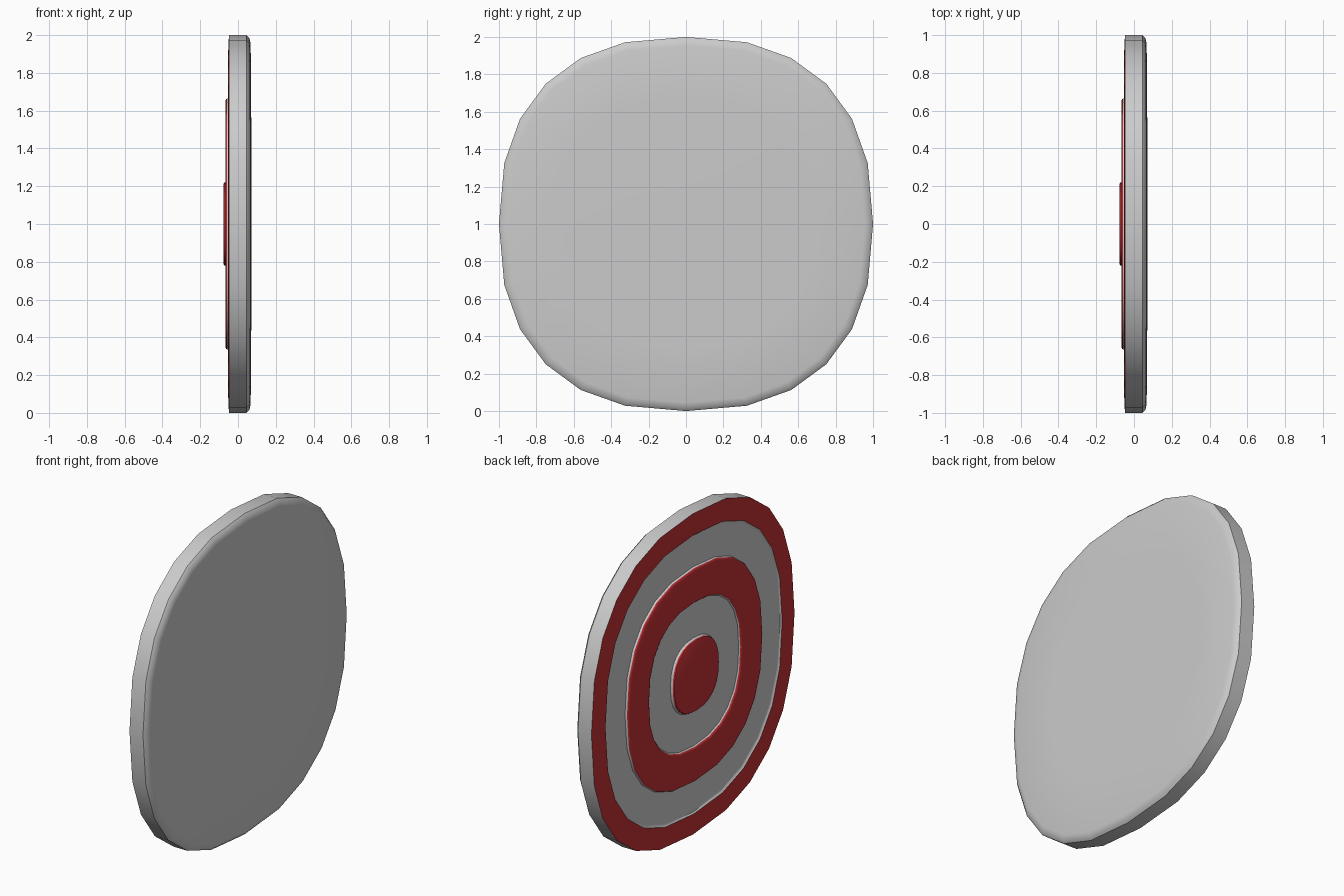
import bpy, bmesh, math

if "Cube" in bpy.data.objects:
    bpy.data.objects.remove(bpy.data.objects["Cube"])

SEGMENTS = 24
POWER = 0.83          # squares the circle slightly

red = bpy.data.materials.new("target_red")
red.diffuse_color = (0.55, 0.03, 0.035, 1)
red.use_nodes = True
red.node_tree.nodes["Principled BSDF"].inputs["Base Color"].default_value = red.diffuse_color


def outline(i):
    a = 2 * math.pi * i / SEGMENTS
    c, s = math.cos(a), math.sin(a)
    return (math.copysign(abs(c) ** POWER, c), math.copysign(abs(s) ** POWER, s))


def loft(name, profile, material=None):
    """Sweep (radius, x) pairs around the rounded-square outline."""
    bm = bmesh.new()
    rings = []
    for r, x in profile:
        if r == 0:
            rings.append([bm.verts.new((x, 0, 1))] * SEGMENTS)
        else:
            rings.append([bm.verts.new((x, r * y, 1 + r * z))
                          for y, z in map(outline, range(SEGMENTS))])
    for a, b in zip(rings, rings[1:]):
        for i in range(SEGMENTS):
            j = (i + 1) % SEGMENTS
            quad = list(dict.fromkeys((a[i], a[j], b[j], b[i])))
            bm.faces.new(quad)
    bm.normal_update()
    # profiles run from the +x side round to the -x side
    bmesh.ops.reverse_faces(bm, faces=[f for f in bm.faces])
    mesh = bpy.data.meshes.new(name)
    bm.to_mesh(mesh)
    bm.free()
    obj = bpy.data.objects.new(name, mesh)
    bpy.context.collection.objects.link(obj)
    if material:
        mesh.materials.append(material)
    bpy.ops.object.select_all(action='DESELECT')
    obj.select_set(True)
    bpy.context.view_layer.objects.active = obj
    bpy.ops.object.shade_smooth_by_angle(angle=math.radians(40))
    return obj


# Plain side and rim with a soft bevel
loft("board", [(0, 0.071), (0.66, 0.07), (0.955, 0.067), (0.985, 0.06),
               (1, 0.045), (1, -0.048)])

# Grey recessed rings, including the lower part of each step
loft("outer_grey_ring", [(0.87, -0.054), (0.862, -0.046), (0.85, -0.045),
                         (0.68, -0.045), (0.668, -0.047), (0.664, -0.058)])
loft("inner_grey_ring", [(0.452, -0.058), (0.446, -0.051), (0.436, -0.05),
                         (0.24, -0.05), (0.228, -0.052), (0.222, -0.064)])

# Red raised bands and bullseye
loft("outer_red_ring", [(1, -0.048), (0.87, -0.054)], red)
loft("middle_red_ring", [(0.664, -0.058), (0.661, -0.063), (0.653, -0.066),
                         (0.463, -0.066), (0.455, -0.063), (0.452, -0.058)], red)
loft("bullseye", [(0.222, -0.064), (0.219, -0.073), (0.21, -0.077),
                  (0, -0.077)], red)
